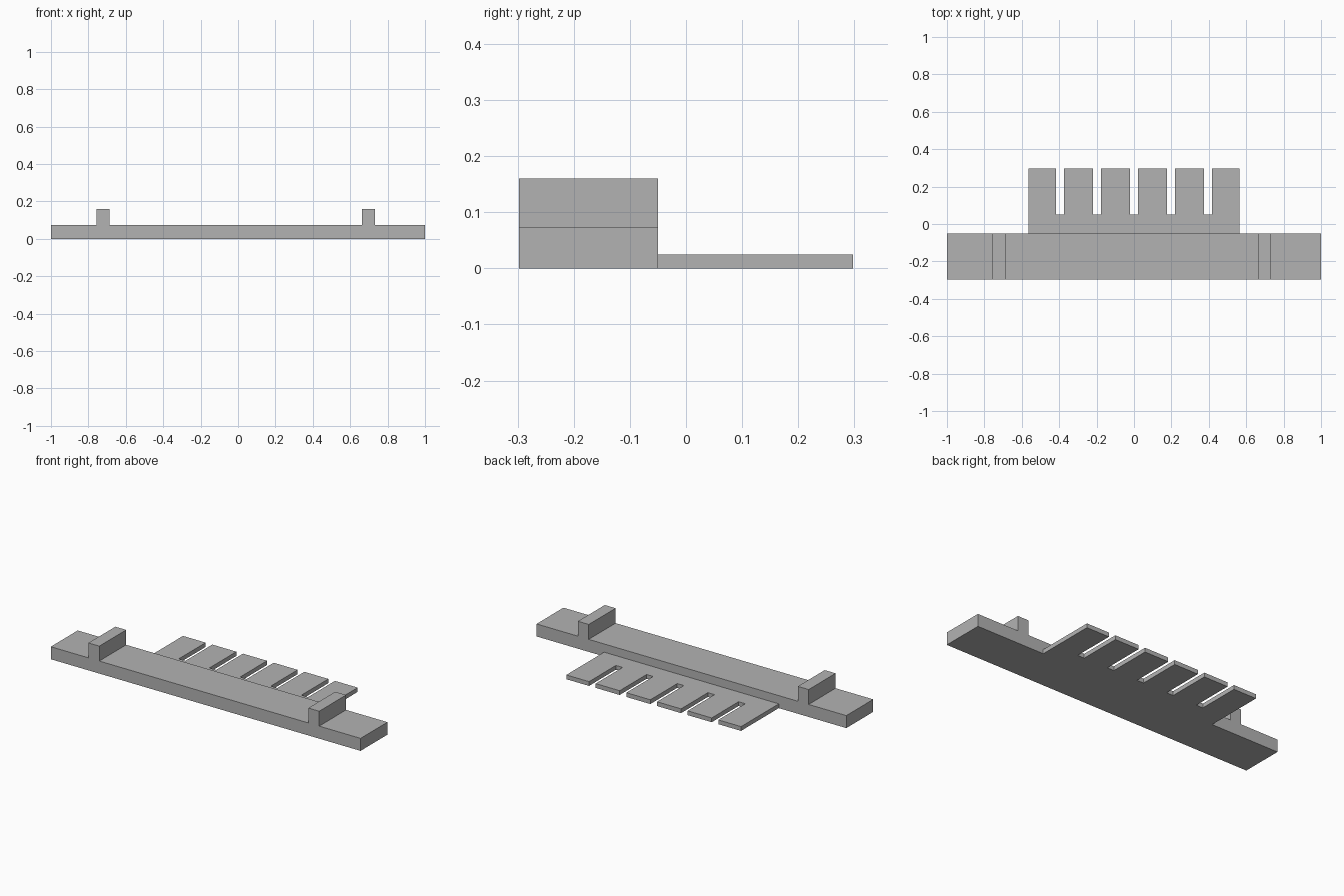
import bpy
import bmesh
from mathutils import Vector

cube = bpy.data.objects.get("Cube")
if cube:
    bpy.data.objects.remove(cube, do_unlink=True)

# Single plain grey
GREY = (0.45, 0.45, 0.45, 1.0)
grey = bpy.data.materials.new("plain grey")
grey.use_nodes = True
grey.diffuse_color = GREY
grey.node_tree.nodes["Principled BSDF"].inputs["Base Color"].default_value = GREY


def extrude_profile(name, points, offset):
    """Close a flat outline and extrude it into a solid."""
    bm = bmesh.new()
    face = bm.faces.new([bm.verts.new(p) for p in points])
    moved = bmesh.ops.extrude_face_region(bm, geom=[face])["geom"]
    verts = [v for v in moved if isinstance(v, bmesh.types.BMVert)]
    bmesh.ops.translate(bm, verts=verts, vec=Vector(offset))
    bmesh.ops.recalc_face_normals(bm, faces=bm.faces)
    mesh = bpy.data.meshes.new(name)
    bm.to_mesh(mesh)
    bm.free()
    mesh.materials.append(grey)
    obj = bpy.data.objects.new(name, mesh)
    bpy.context.collection.objects.link(obj)
    return obj


FRONT, SEAM, BACK = -0.298, -0.05, 0.298

# Long bar with two raised ridges, drawn as a front outline
bar_top, ridge_top = 0.073, 0.16
outline = [(1, 0), (-1, 0), (-1, bar_top)]
for left, right in ((-0.757, -0.687), (0.663, 0.733)):
    outline += [(left, bar_top), (left, ridge_top),
                (right, ridge_top), (right, bar_top)]
outline.append((1, bar_top))
extrude_profile("ridged_bar", [(x, FRONT, z) for x, z in outline],
                (0, SEAM - FRONT, 0))

# Thin comb plate with five slots, drawn as a top outline
half_width, pitch, half_slot, slot_end = 0.564, 0.198, 0.0215, 0.05
outline = [(half_width, SEAM), (-half_width, SEAM), (-half_width, BACK)]
for i in range(-2, 3):
    left, right = i * pitch - half_slot, i * pitch + half_slot
    outline += [(left, BACK), (left, slot_end),
                (right, slot_end), (right, BACK)]
outline.append((half_width, BACK))
extrude_profile("comb_plate", [(x, y, 0) for x, y in outline], (0, 0, 0.025))
